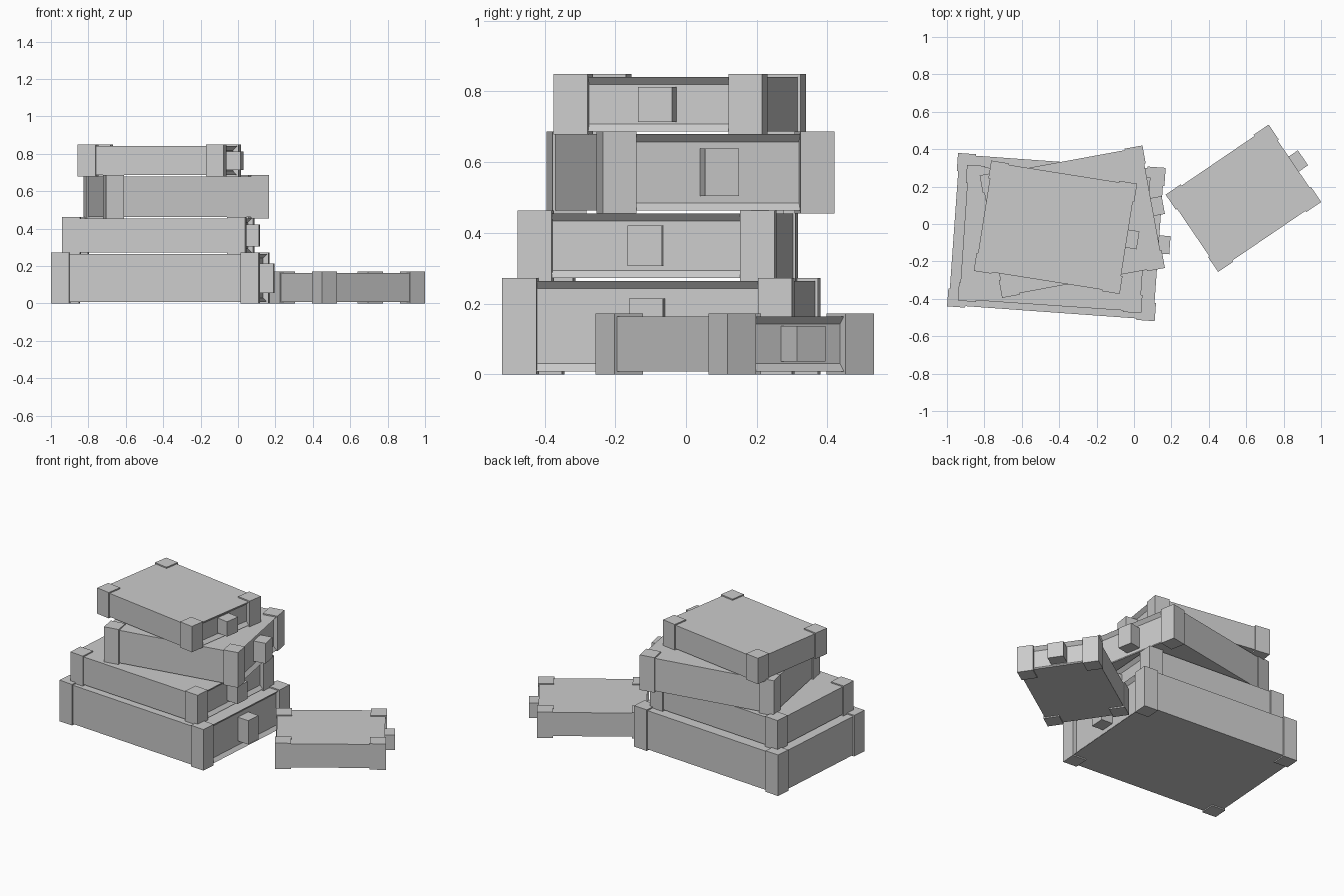
import bpy, bmesh, math
from mathutils import Matrix, Vector

cube = bpy.data.objects.get("Cube")
if cube:
    bpy.data.objects.remove(cube, do_unlink=True)

GREY = (0.6, 0.6, 0.6, 1)
grey = bpy.data.materials.new("plain grey")
grey.use_nodes = True
grey.diffuse_color = GREY
grey.node_tree.nodes["Principled BSDF"].inputs["Base Color"].default_value = GREY

POST = 0.097      # corner post side
PROUD = 0.008     # how far posts stand out from the body
LIP = 0.031       # rim around the recessed end panel
RECESS = 0.02
HANDLE_OUT = 0.052


def add_box(bm, size, centre):
    matrix = Matrix.Translation(centre) @ Matrix.Diagonal((*size, 1))
    return bmesh.ops.create_cube(bm, size=1, matrix=matrix)["verts"]


def finish(bm, name, placement):
    mesh = bpy.data.meshes.new(name)
    bm.to_mesh(mesh)
    bm.free()
    mesh.materials.append(grey)
    obj = bpy.data.objects.new(name, mesh)
    obj.matrix_world = placement
    bpy.context.collection.objects.link(obj)


def make_case(name, x, y, z, width, depth, height, turn):
    placement = Matrix.Translation((x, y, z)) @ Matrix.Rotation(math.radians(turn), 4, 'Z')
    mid = height / 2

    # body with a sunken panel on its right-hand end
    bm = bmesh.new()
    add_box(bm, (width - 2 * PROUD, depth - 2 * PROUD, height - 2 * PROUD), (0, 0, mid))
    bm.normal_update()
    end = [f for f in bm.faces if f.normal.x > 0.9]
    bmesh.ops.inset_region(bm, faces=end, thickness=LIP)
    for v in end[0].verts:
        v.co.x -= RECESS
    finish(bm, name + "_body", placement)

    # four corner posts
    bm = bmesh.new()
    for sx in (-1, 1):
        for sy in (-1, 1):
            add_box(bm, (POST, POST, height),
                    (sx * (width - POST) / 2, sy * (depth - POST) / 2, mid))
    finish(bm, name + "_corner_posts", placement)

    # block handle standing on the sunken panel
    bm = bmesh.new()
    inner = width / 2 - PROUD - RECESS
    outer = width / 2 + HANDLE_OUT
    add_box(bm, (outer - inner, POST, height * 0.58), ((inner + outer) / 2, 0, mid))
    finish(bm, name + "_handle", placement)


# name, centre x, centre y, base z, width, depth, height, turn in degrees
make_case("bottom_case", -0.415, -0.07, 0, 1.113, 0.822, 0.272, -4.1)
make_case("second_case", -0.427, -0.08, 0.264, 0.983, 0.728, 0.199, -3.9)
make_case("third_case", -0.33, 0.0125, 0.455, 0.885, 0.666, 0.232, 10.4)
make_case("top_case", -0.42, -0.0175, 0.678, 0.79, 0.597, 0.171, -9)
make_case("side_case", 0.585, 0.1375, 0, 0.666, 0.5, 0.172, 34.2)
